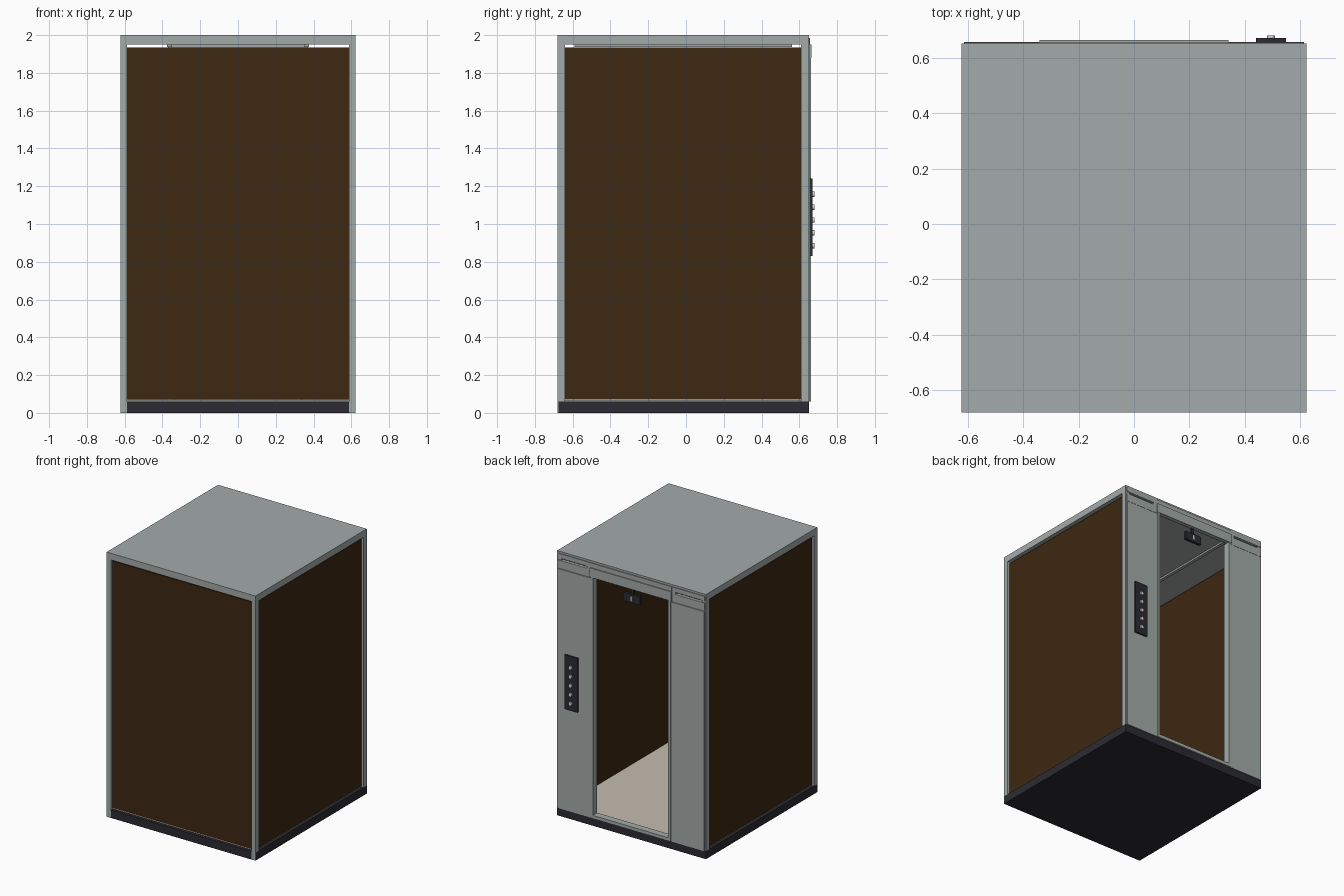
import bpy
from math import radians

cube = bpy.data.objects.get("Cube")
if cube:
    bpy.data.objects.remove(cube, do_unlink=True)


def material(name, r, g, b):
    m = bpy.data.materials.new(name)
    m.use_nodes = True
    m.diffuse_color = (r, g, b, 1)
    m.node_tree.nodes["Principled BSDF"].inputs["Base Color"].default_value = (r, g, b, 1)
    return m


steel = material("brushed steel", 0.37, 0.41, 0.40)
wood = material("dark wood", 0.048, 0.021, 0.006)
dark = material("charcoal", 0.025, 0.024, 0.032)
beige = material("beige floor", 0.55, 0.50, 0.44)
light = material("light button", 0.65, 0.67, 0.68)


def box(name, mat, x, y, z):
    """Box from (min, max) pairs on each axis."""
    spans = (x, y, z)
    bpy.ops.mesh.primitive_cube_add(size=1, location=[(a + b) / 2 for a, b in spans])
    ob = bpy.context.object
    ob.name = name
    ob.scale = [b - a for a, b in spans]
    bpy.ops.object.transform_apply(location=False, rotation=False, scale=True)
    ob.data.materials.append(mat)
    return ob


def pair(name, mat, x, y, z):
    """Same box on both sides of the car."""
    box("left_" + name, mat, x, y, z)
    box("right_" + name, mat, (-x[1], -x[0]), y, z)


W, FRONT, BACK = 0.622, -0.68, 0.65
BASE, CEIL = 0.06, 1.95

# Base, floor and roof
box("base", dark, (-W, W), (FRONT + 0.006, BACK), (0, BASE))
box("front_base_trim", dark, (-0.587, 0.587), (FRONT, FRONT + 0.006), (0, BASE))
box("floor", beige, (-0.6, 0.6), (-0.655, 0.63), (BASE, 0.068))
box("roof", steel, (-W, W), (FRONT, BACK), (CEIL, 2))

# Corner posts, with front covers reaching the ground
pair("front_post", steel, (0.587, W), (FRONT, -0.64), (BASE, CEIL))
pair("front_post_foot", steel, (0.587, W), (FRONT, FRONT + 0.006), (0, BASE))
pair("back_post", steel, (0.587, W), (0.61, BACK), (BASE, CEIL))

# Wood wall panels, set in from the posts with a slit under the roof
box("front_wall", wood, (-0.59, 0.59), (-0.662, -0.645), (0.07, 1.935))
pair("side_wall", wood, (0.59, 0.607), (-0.645, 0.612), (0.07, 1.935))

# Ceiling rails
pair("ceiling_rail", steel, (0.35, 0.375), (-0.59, 0.56), (1.937, CEIL))

# Back wall beside the doorway, with a slotted header above
pair("door_side_panel", steel, (0.33, 0.612), (0.62, 0.657), (BASE, 1.87))
pair("header_lower", steel, (0.34, 0.612), (0.63, 0.655), (1.873, 1.935))
pair("header_upper", steel, (0.34, 0.612), (BACK, 0.655), (CEIL, 1.985))
pair("header_slot_end", steel, (0.34, 0.37), (0.63, 0.655), (1.935, CEIL))
box("header_centre", steel, (-0.34, 0.34), (0.63, 0.664), (1.88, 1.95))
box("header_centre_top", steel, (-0.34, 0.34), (BACK, 0.657), (1.95, 1.985))
pair("door_jamb", steel, (0.315, 0.335), (0.61, 0.662), (BASE, 1.88))
box("door_sill", steel, (-0.335, 0.335), (0.61, 0.662), (BASE, 0.085))

# Floor indicator hung in the doorway
box("indicator_hanger", dark, (-0.012, 0.012), (0.632, 0.642), (1.83, 1.88))
box("indicator", dark, (-0.07, 0.07), (0.63, 0.65), (1.77, 1.835))
box("indicator_mark", light, (-0.006, 0.006), (0.65, 0.653), (1.785, 1.82))

# Call panel with a column of round buttons
box("call_panel", dark, (0.44, 0.548), (0.655, 0.67), (0.83, 1.24))
for i in range(5):
    bpy.ops.mesh.primitive_cylinder_add(vertices=20, radius=0.014, depth=0.014,
                                        location=(0.494, 0.673, 0.885 + 0.068 * i),
                                        rotation=(radians(90), 0, 0))
    button = bpy.context.object
    button.name = f"call_button_{i + 1}"
    button.data.materials.append(light)
    bpy.ops.object.shade_smooth_by_angle()
